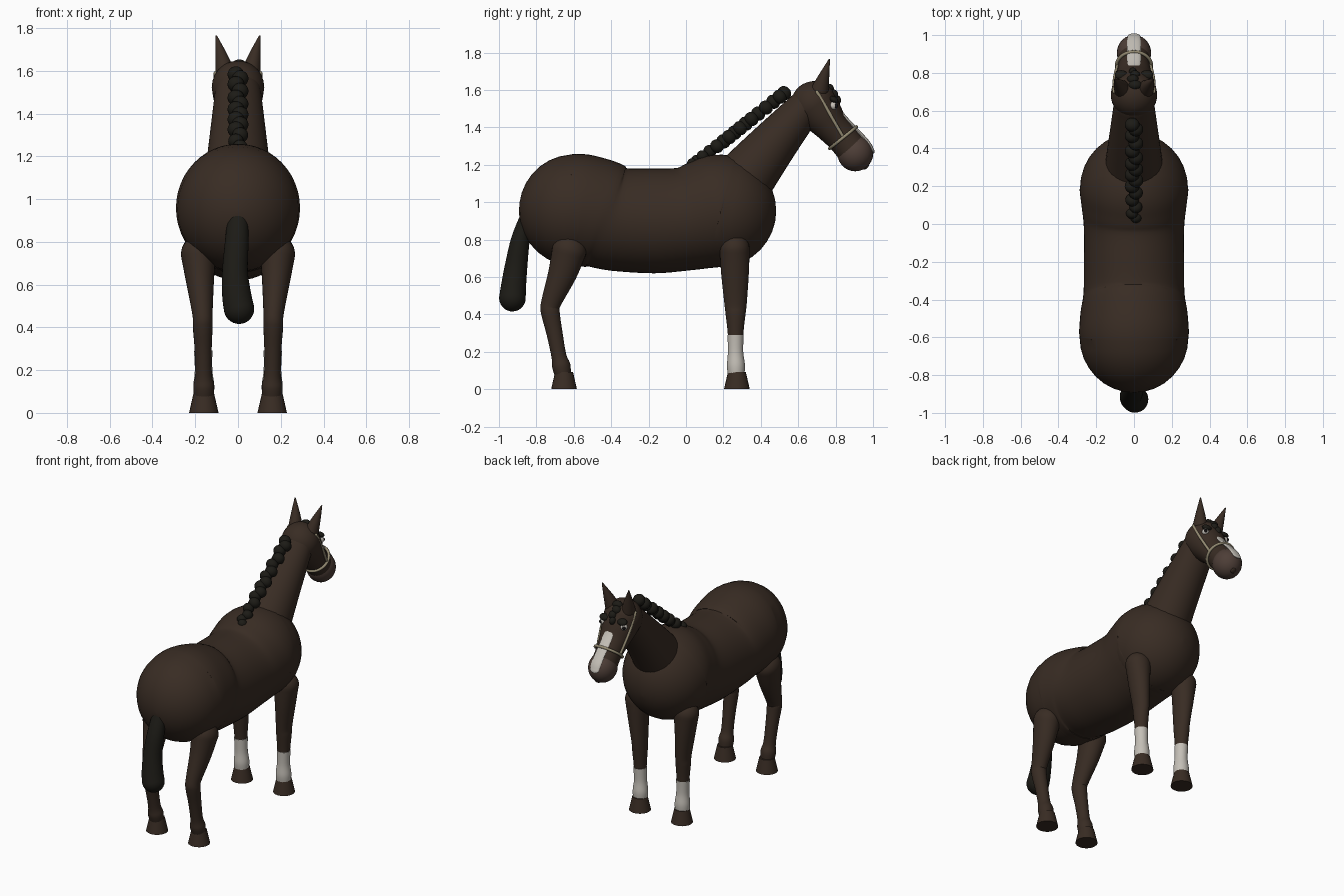
import bpy, bmesh, math
from mathutils import Vector

if "Cube" in bpy.data.objects:
    bpy.data.objects.remove(bpy.data.objects["Cube"])


def material(name, rgb):
    m = bpy.data.materials.new(name)
    m.diffuse_color = (*rgb, 1)
    m.use_nodes = True
    m.node_tree.nodes["Principled BSDF"].inputs["Base Color"].default_value = m.diffuse_color
    return m


COAT = material("coat", (0.040, 0.025, 0.017))
HAIR = material("hair", (0.012, 0.011, 0.008))
WHITE = material("white", (0.55, 0.52, 0.47))
MUZZLE = material("muzzle", (0.075, 0.048, 0.038))
STRAP = material("strap", (0.30, 0.26, 0.17))
BLACK = material("black", (0.006, 0.005, 0.005))


def finish(ob, name, mat):
    ob.name = name
    ob.data.materials.append(mat)
    bpy.ops.object.select_all(action='DESELECT')
    ob.select_set(True)
    bpy.context.view_layer.objects.active = ob
    bpy.ops.object.shade_smooth_by_angle(angle=math.radians(40))
    return ob


def spline(st, steps):
    """Catmull-Rom through stations (x, y, z, width radius, depth radius)."""
    out = []
    for i in range(len(st) - 1):
        p = [st[max(0, min(len(st) - 1, i + k))] for k in (-1, 0, 1, 2)]
        for s in range(steps):
            t = s / steps
            out.append([0.5 * (2 * b + (c - a) * t + (2 * a - 5 * b + 4 * c - d) * t * t
                               + (3 * b - a - 3 * c + d) * t ** 3) for a, b, c, d in zip(*p)])
    return out + [list(st[-1])]


def loft(name, st, mat, caps=(True, True), seg=28, steps=5):
    """Elliptical tube through the stations with optional round ends."""
    st = spline(st, steps)
    rings = []
    for i, s in enumerate(st):
        a, b = st[max(0, i - 1)], st[min(len(st) - 1, i + 1)]
        t = (Vector(b[:3]) - Vector(a[:3])).normalized()
        n = Vector((1, 0, 0)).cross(t).normalized()
        rings.append((Vector(s[:3]), t.cross(n), n, t, s[3], s[4]))

    def cap(ring, sign):
        c, u, n, t, ru, rn = ring
        res = []
        for k in range(1, 9):
            a = math.radians(min(88.5, k * 11.25))
            res.append((c + t * sign * (ru + rn) / 2 * math.sin(a), u, n, t,
                        ru * math.cos(a), rn * math.cos(a)))
        return res
    first = cap(rings[0], -1)[::-1] if caps[0] else []
    last = cap(rings[-1], 1) if caps[1] else []
    bm = bmesh.new()
    loops = []
    for c, u, n, t, ru, rn in first + rings + last:
        loops.append([bm.verts.new(c + u * ru * math.cos(2 * math.pi * k / seg)
                                   + n * rn * math.sin(2 * math.pi * k / seg))
                      for k in range(seg)])
    for a, b in zip(loops, loops[1:]):
        for k in range(seg):
            j = (k + 1) % seg
            bm.faces.new((a[k], a[j], b[j], b[k]))
    bm.faces.new(loops[0])
    bm.faces.new(loops[-1])
    bmesh.ops.recalc_face_normals(bm, faces=bm.faces)
    me = bpy.data.meshes.new(name)
    bm.to_mesh(me)
    bm.free()
    ob = bpy.data.objects.new(name, me)
    bpy.context.collection.objects.link(ob)
    return finish(ob, name, mat)


def ball(name, loc, size, mat, tilt=0):
    bpy.ops.mesh.primitive_uv_sphere_add(segments=24, ring_count=14, radius=1,
                                         location=loc, rotation=(tilt, 0, 0))
    bpy.context.object.scale = size
    return finish(bpy.context.object, name, mat)


# Trunk: rump, barrel and chest
loft("body", [(0, -.60, .957, .288, .298), (0, -.56, .957, .29, .30),
              (0, -.46, .937, .282, .292), (0, -.36, .908, .267, .277),
              (0, -.17, .90, .265, .28), (0, -.01, .91, .266, .276),
              (0, .09, .932, .277, .29), (0, .17, .953, .287, .30),
              (0, .19, .953, .286, .298)], COAT, seg=48)
loft("neck", [(0, .31, 1.12, .154, .16), (0, .46, 1.302, .132, .129),
              (0, .63, 1.50, .108, .095)], COAT, caps=(False, True), seg=36)

# Head with muzzle and blaze
loft("head", [(0, .685, 1.523, .123, .125), (0, .735, 1.46, .112, .109),
              (0, .78, 1.405, .097, .092), (0, .84, 1.34, .083, .085),
              (0, .90, 1.265, .083, .086)], COAT, seg=40)
ball("muzzle", (0, .905, 1.262), (.091, .096, .097), MUZZLE)
ball("mouth", (0, .963, 1.188), (.018, .018, .008), COAT, math.radians(39))
loft("blaze", [(0, .80, 1.53, .018, .008), (0, .843, 1.462, .034, .010),
               (0, .905, 1.395, .036, .010), (0, .972, 1.32, .036, .011),
               (0, .996, 1.28, .033, .009)], WHITE, seg=20)

# Bridle noseband
bpy.ops.mesh.primitive_torus_add(major_radius=.092, minor_radius=.009, major_segments=40,
                                 minor_segments=10, location=(0, .84, 1.345),
                                 rotation=(.68, 0, 0))
finish(bpy.context.object, "noseband", STRAP)

for s, side in ((-1, "left"), (1, "right")):
    # Ears, eyes, brows and cheek straps
    loft("ear_" + side, [(s * .062, .715, 1.60, .044, .048), (s * .078, .737, 1.67, .029, .030),
                         (s * .101, .766, 1.762, .004, .004)], COAT, seg=18)
    ball("eye_" + side, (s * .078, .787, 1.515), (.022, .022, .022), WHITE)
    ball("pupil_" + side, (s * .087, .800, 1.515), (.012, .012, .013), BLACK)
    ball("brow_" + side, (s * .068, .790, 1.548), (.034, .026, .018), HAIR, -.5)
    loft("cheek_strap_" + side, [(s * .106, .70, 1.59, .008, .009),
                                 (s * .104, .77, 1.47, .008, .009),
                                 (s * .088, .84, 1.35, .008, .009)], STRAP, seg=10)
    # Front legs with socks
    loft("front_leg_" + side, [(s * .185, .26, .75, .08, .08), (s * .178, .262, .62, .062, .074),
                               (s * .166, .265, .46, .047, .060), (s * .165, .265, .40, .046, .053),
                               (s * .163, .265, .30, .040, .042), (s * .161, .265, .20, .038, .038),
                               (s * .160, .267, .13, .046, .046), (s * .160, .268, .07, .044, .042)],
         COAT, caps=(True, False))
    loft("front_sock_" + side, [(s * .163, .265, .29, .043, .043), (s * .161, .265, .20, .041, .041),
                                (s * .160, .267, .13, .049, .048), (s * .160, .268, .085, .047, .045)],
         WHITE, caps=(False, False))
    # Hind legs bending at the hock
    loft("hind_leg_" + side, [(s * .185, -.625, .74, .082, .092), (s * .178, -.66, .62, .066, .077),
                              (s * .166, -.722, .46, .047, .053), (s * .165, -.725, .41, .046, .050),
                              (s * .163, -.703, .30, .040, .043), (s * .161, -.680, .18, .039, .040),
                              (s * .160, -.667, .125, .049, .049), (s * .160, -.657, .07, .044, .042)],
         COAT, caps=(True, False))
    for part, y in (("front", .272), ("hind", -.652)):
        bpy.ops.mesh.primitive_cone_add(vertices=20, radius1=.069, radius2=.048, depth=.092,
                                        location=(s * .16, y, .046))
        finish(bpy.context.object, part + "_hoof_" + side, COAT)

# Plaited mane and forelock
path = spline([(0, .035, 1.205), (0, .20, 1.325), (0, .35, 1.445), (0, .525, 1.583)], 5)
for i, p in enumerate(path):
    r = .031 + .008 * min(1, i / 5)
    ball("mane_braid_%02d" % i, (.010 * (-1) ** i, p[1], p[2]), (r, r * .92, r), HAIR, .69)
for i, (y, z) in enumerate(((.735, 1.625), (.765, 1.605), (.788, 1.575), (.803, 1.545))):
    ball("forelock_%d" % i, (.006 * (-1) ** i, y, z), (.036 - .005 * i, .026, .028), HAIR)

# Tail
loft("tail", [(0, -.848, .93, .046, .036), (-.006, -.885, .80, .055, .050),
              (-.014, -.908, .66, .060, .060), (-.006, -.922, .55, .068, .067),
              (.005, -.928, .487, .071, .071)], HAIR)
